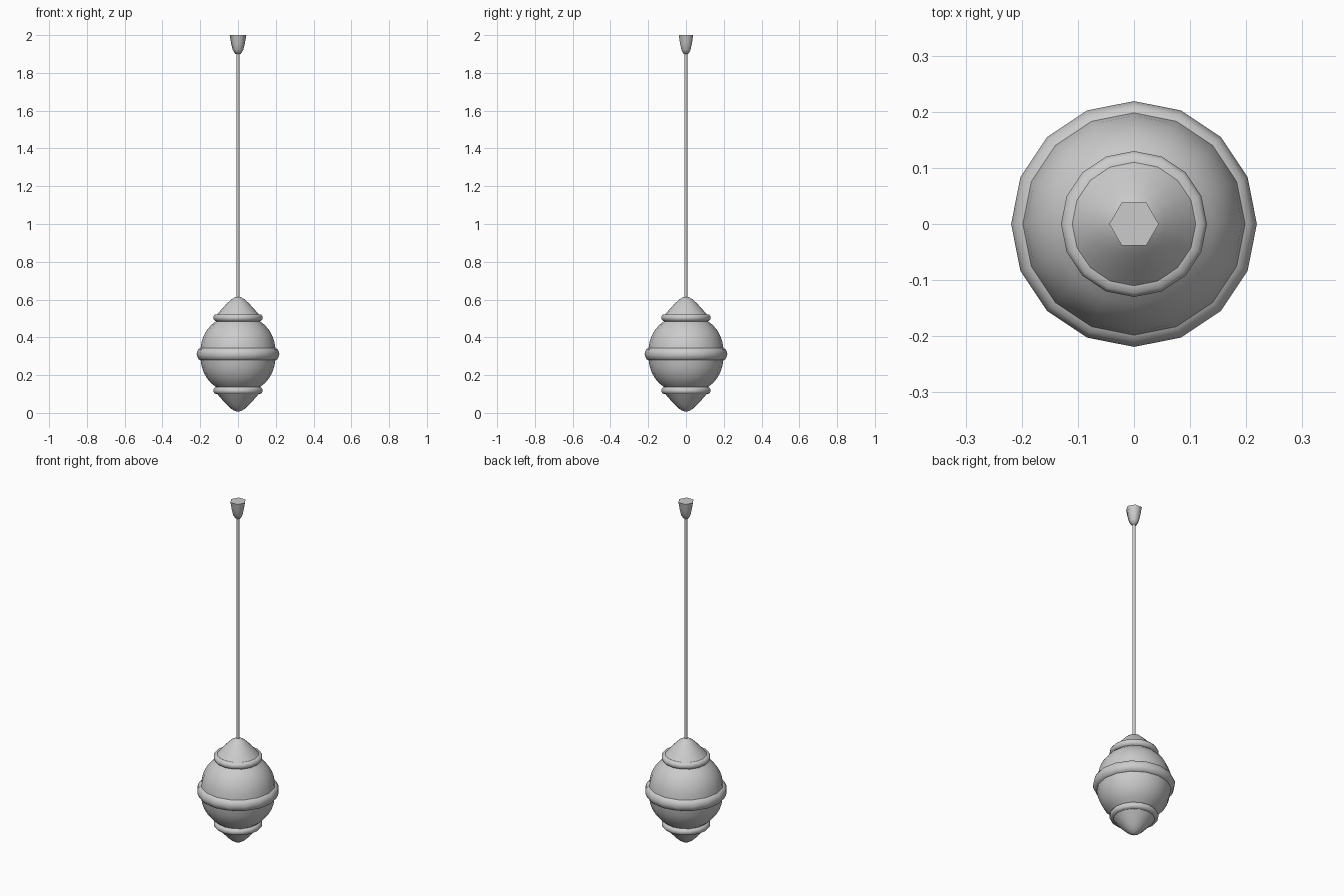
import bpy, bmesh, math

if "Cube" in bpy.data.objects:
    bpy.data.objects.remove(bpy.data.objects["Cube"])


def lathe(name, profile, sides, angle=40):
    """Spin (radius, z) points, listed bottom to top, around the z axis."""
    bm = bmesh.new()
    rings = []
    for r, z in profile:
        if r == 0:
            rings.append([bm.verts.new((0, 0, z))])
        else:
            rings.append([bm.verts.new((r * math.cos(2 * math.pi * i / sides),
                                        r * math.sin(2 * math.pi * i / sides), z))
                          for i in range(sides)])
    for a, b in zip(rings, rings[1:]):
        for i in range(sides):
            j = (i + 1) % sides
            if len(a) == 1:
                bm.faces.new((a[0], b[j], b[i]))
            elif len(b) == 1:
                bm.faces.new((a[i], a[j], b[0]))
            else:
                bm.faces.new((a[i], a[j], b[j], b[i]))
    mesh = bpy.data.meshes.new(name)
    bm.to_mesh(mesh)
    bm.free()
    obj = bpy.data.objects.new(name, mesh)
    bpy.context.collection.objects.link(obj)
    bpy.ops.object.select_all(action='DESELECT')
    obj.select_set(True)
    bpy.context.view_layer.objects.active = obj
    bpy.ops.object.shade_smooth_by_angle(angle=math.radians(angle))
    return obj


SIDES = 16
MID = 0.311   # the lamp body mirrors about this height


def mirrored(profile):
    """Same profile reflected about the middle of the body."""
    return [(r, 2 * MID - z) for r, z in reversed(profile)]


# Pointed end caps
tip = [(0, 0.006), (0.016, 0.010), (0.036, 0.022), (0.057, 0.041),
       (0.084, 0.070), (0.110, 0.100)]
lathe("bottom_cap", tip, SIDES)
lathe("top_cap", mirrored(tip), SIDES)

# Narrow trim rings
trim = [(0.110, 0.100), (0.123, 0.102), (0.130, 0.112),
        (0.130, 0.124), (0.124, 0.133), (0.117, 0.137)]
lathe("bottom_ring", trim, SIDES, 60)
lathe("top_ring", mirrored(trim), SIDES, 60)

# Glass globe halves
glass = [(0.117, 0.137), (0.143, 0.158), (0.165, 0.184),
         (0.182, 0.215), (0.193, 0.248), (0.198, 0.279)]
lathe("lower_globe", glass, SIDES)
lathe("upper_globe", mirrored(glass), SIDES)

# Wide central band
band = [(0.198, 0.279), (0.209, 0.284), (0.216, 0.298)]
lathe("centre_band", band + [(0.219, MID)] + mirrored(band), SIDES, 60)

# Hanging rod and ceiling mount
lathe("rod", [(0.009, 0.60), (0.009, 1.91)], 6, 65)
lathe("ceiling_mount", [(0, 1.90), (0.014, 1.90), (0.028, 1.922),
                        (0.036, 1.955), (0.044, 2.0), (0, 2.0)], 6, 65)
